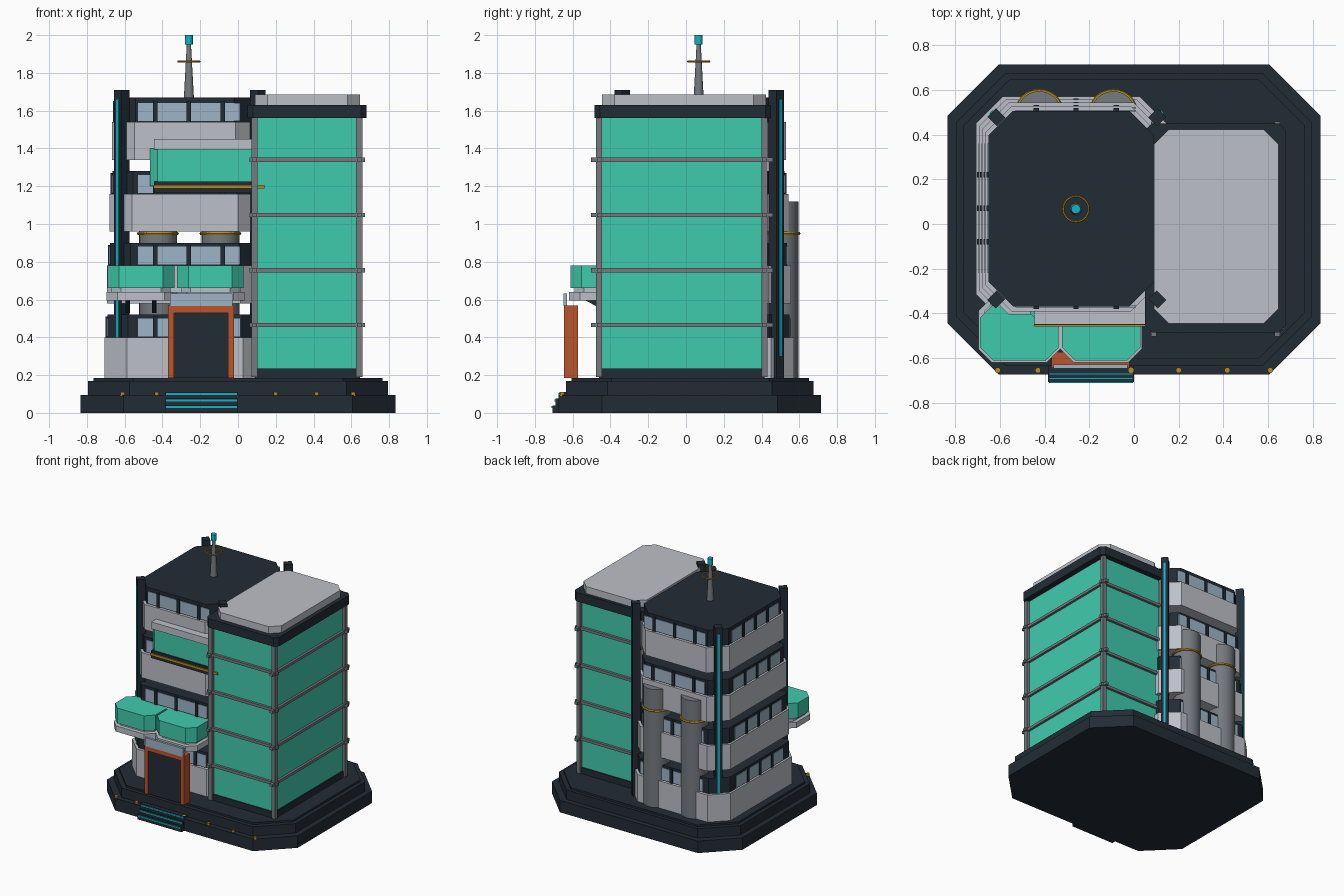
import bpy, bmesh, math
from mathutils import Matrix

if "Cube" in bpy.data.objects:
    bpy.data.objects.remove(bpy.data.objects["Cube"])


def mat(name, r, g, b):
    m = bpy.data.materials.new(name)
    m.diffuse_color = (r, g, b, 1)
    m.use_nodes = True
    m.node_tree.nodes["Principled BSDF"].inputs["Base Color"].default_value = m.diffuse_color
    return m


DARK = mat("dark_slate", .016, .025, .036)
LIGHT = mat("pale_grey", .51, .53, .58)
GREEN = mat("mint_glass", .051, .60, .42)
STEEL = mat("steel_grey", .18, .195, .215)
GOLD = mat("gold", .50, .27, .012)
ORANGE = mat("burnt_orange", .50, .09, .025)
PANE = mat("pale_blue_glass", .34, .46, .58)
CYAN = mat("cyan_light", .005, .46, .58)


def finish(name, bm, m, smooth=False):
    bmesh.ops.recalc_face_normals(bm, faces=bm.faces)
    me = bpy.data.meshes.new(name)
    if smooth:
        for f in bm.faces:
            f.smooth = True
    bm.to_mesh(me)
    bm.free()
    if smooth:
        me.set_sharp_from_angle(angle=math.radians(40))
    me.materials.append(m)
    ob = bpy.data.objects.new(name, me)
    bpy.context.collection.objects.link(ob)
    return ob


def box(name, x0, x1, y0, y1, z0, z1, m):
    bm = bmesh.new()
    bmesh.ops.create_cube(bm, size=1)
    bmesh.ops.scale(bm, vec=(x1 - x0, y1 - y0, z1 - z0), verts=bm.verts)
    bmesh.ops.translate(bm, vec=((x0 + x1) / 2, (y0 + y1) / 2, (z0 + z1) / 2), verts=bm.verts)
    return finish(name, bm, m)


def octa(name, x0, x1, y0, y1, z0, z1, c, m):
    """Box with its four upright corners cut by c."""
    pts = [(x0 + c, y0), (x1 - c, y0), (x1, y0 + c), (x1, y1 - c),
           (x1 - c, y1), (x0 + c, y1), (x0, y1 - c), (x0, y0 + c)]
    bm = bmesh.new()
    f = bm.faces.new([bm.verts.new((x, y, z0)) for x, y in pts])
    r = bmesh.ops.extrude_face_region(bm, geom=[f])
    top = [v for v in r["geom"] if isinstance(v, bmesh.types.BMVert)]
    bmesh.ops.translate(bm, vec=(0, 0, z1 - z0), verts=top)
    return finish(name, bm, m)


def cone(name, x, y, z0, z1, r0, r1, m, n=24):
    bm = bmesh.new()
    bmesh.ops.create_cone(bm, cap_ends=True, segments=n, radius1=r0, radius2=r1, depth=z1 - z0,
                          matrix=Matrix.Translation((x, y, (z0 + z1) / 2)))
    return finish(name, bm, m, True)


def ring(name, x, y, z, R, r, m, n=32, k=6):
    bm = bmesh.new()
    g = [[bm.verts.new((x + (R + r * math.cos(b)) * math.cos(a),
                        y + (R + r * math.cos(b)) * math.sin(a), z + r * math.sin(b)))
          for b in (2 * math.pi * j / k for j in range(k))]
         for a in (2 * math.pi * i / n for i in range(n))]
    for i in range(n):
        for j in range(k):
            p, q = g[i], g[(i + 1) % n]
            bm.faces.new((p[j], q[j], q[(j + 1) % k], p[(j + 1) % k]))
    return finish(name, bm, m, True)


# Stepped base
octa("base_lower", -.835, .835, -.675, .715, 0, .095, .23, DARK)
octa("base_middle", -.795, .795, -.635, .675, .095, .17, .22, DARK)
octa("base_upper", -.765, .765, -.605, .65, .17, .185, .21, DARK)
for x in (-.61, -.43, -.013, .2, .417, .61):
    cone("base_lamp", x, -.655, .09, .11, .013, .013, GOLD, 10)

# Entrance steps with light strips
for i, (y, z) in enumerate(((-.707, .04), (-.69, .075), (-.67, .11))):
    box("entrance_step", -.385, 0, y, -.62, 0, z, DARK)
    box("step_light", -.38, -.005, y - .006, y + .002, z - .014, z - .004, CYAN)

# Main block: four shrinking floors with open gaps between them
CX, CY = -.281, .069
for i in range(4):
    hx, hy, z = .427 - .0135 * i, .502 - .014 * i, .2 + .38 * i
    gx, gy = hx - .016, hy - .022
    octa("floor_band", CX - hx, CX + hx, CY - hy, CY + hy, z if i else .185, z + .2, .12, LIGHT)
    octa("floor_glazing", CX - gx, CX + gx, CY - gy, CY + gy, z + .2, z + (.32 if i < 3 else .33),
         .11, DARK)
    for s in (-1, 1):
        yf = CY + s * gy
        box("window_strip", -.53, .01, yf - .004, yf + .004, z + .205, z + .3, PANE)
        for x in (-.437, -.26, -.08):
            box("window_mullion", x - .012, x + .012, yf - .012, yf + .012, z + .2, z + .31, DARK)
    xf = CX - gx
    box("side_window_strip", xf - .004, xf + .004, -.22, .36, z + .205, z + .3, PANE)
    for y in (-.08, .07, .22):
        box("side_mullion", xf - .01, xf + .01, y - .012, y + .012, z + .2, z + .31, DARK)

# Corner posts, turned 45 degrees, with cyan light strips
for sx in (-1, 1):
    for sy in (-1, 1):
        x, y = -.256 + sx * .36, .07 + sy * .408
        p = box("corner_post", -.03, .03, -.027, .027, .185, 1.71, DARK)
        q = box("corner_light_strip", .02, .034, -.009, .009, .3, 1.66, CYAN)
        for o in (p, q):
            o.location = (x, y, 0)
            o.rotation_euler[2] = math.atan2(sy, sx)

# Rear pipes
for x in (-.424, -.093):
    cone("rear_pipe", x, .495, .185, 1.12, .1, .1, STEEL)
    ring("pipe_collar", x, .495, .95, .102, .009, GOLD)

# Antenna
cone("antenna_mast", -.26, .067, 1.66, 1.955, .027, .011, STEEL, 12)
cone("antenna_tip", -.26, .067, 1.95, 2.0, .021, .021, CYAN, 12)
ring("antenna_ring", -.26, .067, 1.86, .057, .005, GOLD)

# Glass tower
box("tower_plinth", .09, .645, -.46, .415, .185, .235, DARK)
box("tower_glass", .1, .635, -.452, .407, .235, 1.56, GREEN)
octa("tower_trim", .05, .68, -.485, .45, 1.56, 1.63, .03, DARK)
octa("tower_roof", .09, .647, -.446, .424, 1.63, 1.685, .067, LIGHT)
for x in (.088, .642):
    for y in (-.46, .415):
        box("tower_column", x - .016, x + .016, y - .016, y + .016, .19, 1.57, STEEL)
for z in (.465, .755, 1.047, 1.34):
    for y in (-.46, .415):
        box("tower_rail_front_back", .06, .672, y - .012, y + .012, z - .011, z + .011, STEEL)
    for x in (.088, .642):
        box("tower_rail_side", x - .012, x + .012, -.503, .46, z - .011, z + .011, STEEL)

# Upper front bay
octa("bay_glass", -.465, .13, -.44, -.2, 1.2, 1.4, .04, GREEN)
box("bay_roof", -.445, .13, -.45, -.25, 1.395, 1.45, LIGHT)
box("bay_sill", -.445, .13, -.452, -.25, 1.165, 1.225, DARK)
box("bay_gold_strip", -.448, .14, -.46, -.448, 1.188, 1.206, GOLD)

# Twin balconies
for x0, x1 in ((-.69, -.337), (-.322, .028)):
    octa("balcony_slab", x0 - .007, x1 + .007, -.62, -.33, .595, .64, .06, LIGHT)
    octa("balcony_plinth", x0 + .02, x1 - .02, -.59, -.34, .64, .66, .05, LIGHT)
    octa("balcony_glass", x0, x1, -.612, -.36, .66, .78, .06, GREEN)
    for t in (.3, .7):
        x = x0 + (x1 - x0) * t
        bm = bmesh.new()
        vs = [[bm.verts.new((x + d, y, z)) for y, z in ((-.41, .53), (-.41, .6), (-.54, .6))]
              for d in (-.012, .012)]
        bm.faces.new(vs[0])
        bm.faces.new(vs[1])
        for j in range(3):
            k = (j + 1) % 3
            bm.faces.new((vs[0][j], vs[0][k], vs[1][k], vs[1][j]))
        finish("balcony_bracket", bm, DARK)

# Entrance portal
octa("door_frame_core", -.345, -.045, -.635, -.578, .185, .535, .004, DARK)
for x in (-.37, -.052):
    box("door_jamb", x, x + .032, -.645, -.573, .185, .565, ORANGE)
box("door_lintel", -.37, -.02, -.645, -.573, .53, .568, ORANGE)
box("door_back", -.345, -.045, -.58, -.573, .185, .535, ORANGE)
box("door_canopy", -.36, -.03, -.648, -.63, .565, .632, PANE)
